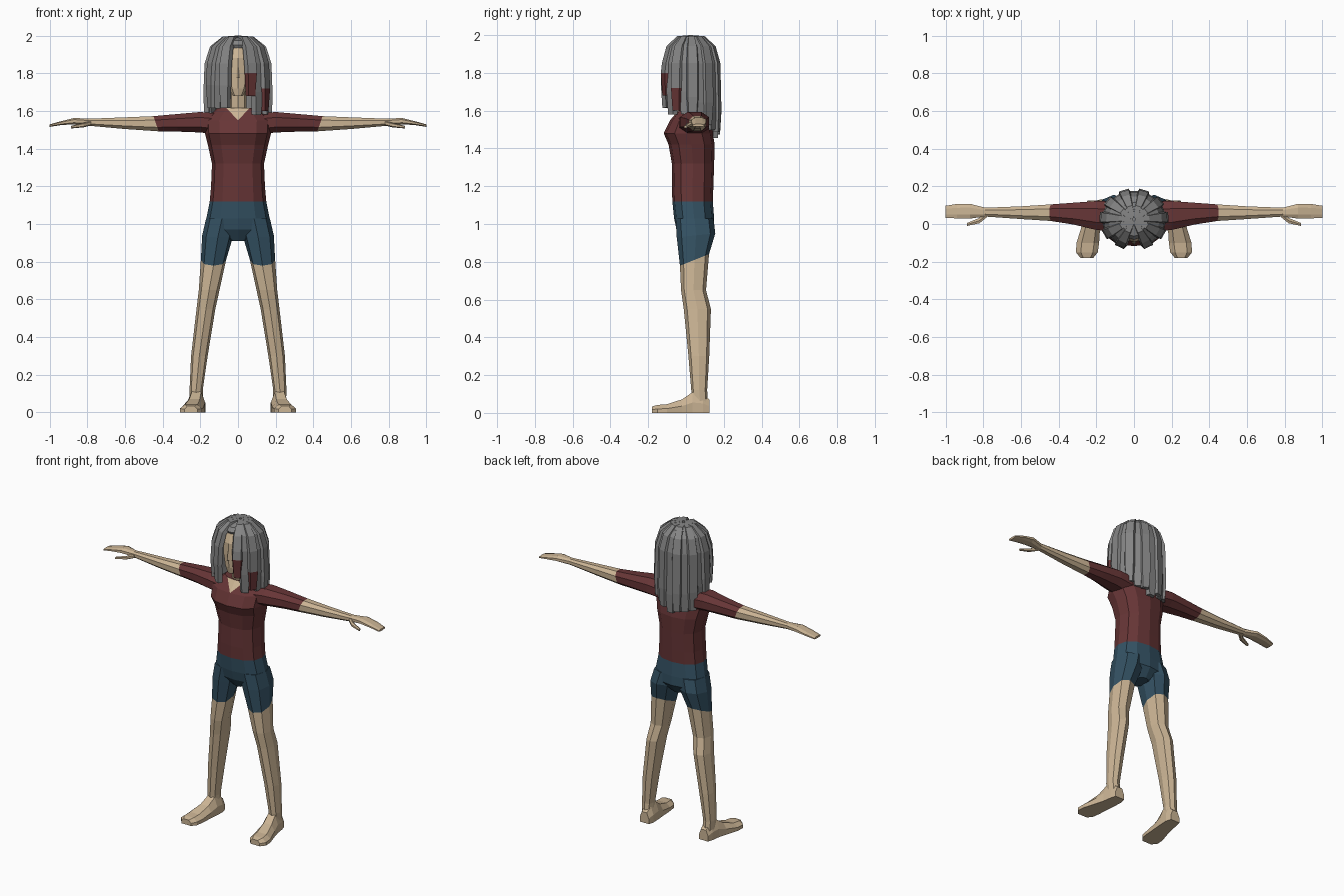
import bpy, bmesh, math, random
from mathutils import Vector

if "Cube" in bpy.data.objects:
    bpy.data.objects.remove(bpy.data.objects["Cube"])

random.seed(4)


def material(name, rgb):
    m = bpy.data.materials.new(name)
    m.diffuse_color = (*rgb, 1)
    m.use_nodes = True
    m.node_tree.nodes["Principled BSDF"].inputs["Base Color"].default_value = m.diffuse_color
    return m


SKIN = material("skin", (0.60, 0.46, 0.30))
SHIRT = material("dark_red", (0.135, 0.036, 0.037))
SHORTS = material("navy_blue", (0.034, 0.083, 0.125))
HAIR = material("grey", (0.23, 0.23, 0.23))


def loft(name, rings, mats, rule=None):
    """Skin a list of point rings with quads, cap both ends, colour by rule."""
    bm = bmesh.new()
    vs = [[bm.verts.new(p) for p in r] for r in rings]
    n = len(rings[0])
    for a, b in zip(vs, vs[1:]):
        for i in range(n):
            j = (i + 1) % n
            bm.faces.new((a[i], a[j], b[j], b[i]))
    bm.faces.new(vs[0])
    bm.faces.new(vs[-1])
    bmesh.ops.recalc_face_normals(bm, faces=bm.faces)
    if rule:
        rule(bm)
    me = bpy.data.meshes.new(name)
    bm.to_mesh(me)
    bm.free()
    for m in mats:
        me.materials.append(m)
    ob = bpy.data.objects.new(name, me)
    bpy.context.collection.objects.link(ob)
    return ob


def spow(v, e):
    return math.copysign(abs(v) ** e, v) if abs(v) > 1e-6 else 0.0


def zring(z, cx, rx, cy, ry, n=8, slope=0.0, e=0.85):
    """Horizontal ring whose first point faces the front."""
    out = []
    for i in range(n):
        t = 2 * math.pi * i / n
        y = cy - ry * spow(math.cos(t), e)
        out.append(Vector((cx + rx * spow(math.sin(t), e), y, z + slope * (y - cy))))
    return out


def xring(x, cy, ry, cz, rz, s, lean=0.0, n=8):
    """Vertical ring across an arm on side s."""
    out = []
    for i in range(n):
        t = 2 * math.pi * (i + 0.5) / n
        dz = rz * spow(math.sin(t), 0.85)
        out.append(Vector((s * (x + lean * dz), cy + ry * spow(math.cos(t), 0.85), cz + dz)))
    return out


# Shirt body, with the skin-coloured V neckline split out of the front faces
def neckline(bm):
    for f in list(bm.faces):
        c = f.calc_center_median()
        if abs(c.x) < 0.06 and c.y < 0 and 1.55 < c.z < 1.61 and len(f.verts) == 4:
            low = min((v for v in f.verts if v.co.z < 1.58), key=lambda v: abs(v.co.x))
            high = max((v for v in f.verts if v.co.z > 1.58), key=lambda v: abs(v.co.x))
            bmesh.utils.face_split(f, low, high)
    for f in bm.faces:
        if all(abs(v.co.x) < 0.07 for v in f.verts) and f.calc_center_median().z > 1.57:
            top = [v for v in f.verts if v.co.z > 1.6]
            if len(top) == 2 and f.calc_center_median().y < 0:
                f.material_index = 1


torso = [(1.12, .15, .035, .107), (1.2, .143, .035, .11), (1.32, .138, .037, .112),
         (1.42, .16, .03, .122), (1.48, .175, .012, .13), (1.55, .18, .028, .112),
         (1.615, .11, .045, .075)]
loft("shirt_body", [zring(z, 0, rx, cy, ry, 12) for z, rx, cy, ry in torso],
     [SHIRT, SKIN], neckline)

# Shorts seat
pelvis = [(1.12, .15, .035, .107), (1.03, .168, .043, .106), (.97, .15, .05, .1), (.91, .04, .05, .06)]
loft("shorts_seat", [zring(z, 0, rx, cy, ry, 12) for z, rx, cy, ry in pelvis], [SHORTS])

# Neck, head and nose
neck = [(1.55, .05, .035, .045), (1.62, .045, .02, .045), (1.74, .045, .01, .045)]
loft("neck", [zring(z, 0, rx, cy, ry) for z, rx, cy, ry in neck], [SKIN])
head = [(1.68, .028, -.055, .03), (1.72, .05, -.03, .065), (1.8, .074, -.005, .093),
        (1.88, .084, .008, .105), (1.94, .07, .015, .088), (1.975, .03, .02, .04)]
loft("head", [zring(z, 0, rx, cy, ry, 10) for z, rx, cy, ry in head], [SKIN])
loft("nose", [zring(1.775, 0, .012, -.098, .014, 4), zring(1.83, 0, .005, -.098, .006, 4)], [SKIN])

# Limbs, once for each side
for s, side in ((-1, "right"), (1, "left")):
    hem = (.81, .13, .067, .045, .077)

    def leg_ring(row, slope=0.0):
        z, cx, rx, cy, ry = row
        return zring(z, s * cx, rx, cy, ry, 8, slope)

    loft(side + "_shorts_leg", [leg_ring((1.03, .085, .084, .045, .1)),
                                leg_ring((.94, .107, .083, .053, .102), .1),
                                leg_ring(hem, .4)], [SHORTS])
    shin = [(.65, .153, .055, .04, .066), (.55, .17, .05, .06, .072),
            (.3, .205, .044, .068, .055), (.12, .222, .035, .07, .042), (.05, .22, .035, .075, .042)]
    loft(side + "_leg", [leg_ring(hem, .4)] + [leg_ring(r) for r in shin], [SKIN])

    # Foot, flat underneath and swept from heel to toe
    foot = [(.125, .215, .032, .07), (.09, .215, .042, .1), (.035, .22, .045, .11),
            (-.02, .23, .05, .072), (-.1, .245, .06, .046), (-.15, .25, .058, .042), (-.18, .25, .034, .034)]
    shape = [(-1, 0), (1, 0), (1, .5), (.55, 1), (-.55, 1), (-1, .5)]
    loft(side + "_foot", [[Vector((s * cx + hw * u, y, top * v)) for u, v in shape]
                          for y, cx, hw, top in foot], [SKIN])

    # Sleeve, forearm and hand
    cuff = xring(.435, .06, .047, 1.532, .043, s, .35)
    loft(side + "_sleeve", [xring(.1, .04, .085, 1.53, .06, s), xring(.2, .045, .082, 1.54, .058, s),
                            xring(.32, .055, .062, 1.537, .05, s), cuff], [SHIRT])
    arm = [(.6, .06, .036, 1.535, .033), (.79, .063, .025, 1.54, .02), (.87, .068, .042, 1.546, .018),
           (.94, .068, .041, 1.535, .011), (1.0, .065, .034, 1.522, .007)]
    loft(side + "_arm", [cuff] + [xring(*r, s) for r in arm], [SKIN])
    thumb = [(.78, .05, .015, 1.535, .013), (.82, .018, .016, 1.525, .012), (.885, -.002, .009, 1.514, .007)]
    loft(side + "_thumb", [xring(*r, s, n=6) for r in thumb], [SKIN])

# Hair cap under the strands
cap = [(1.9, .105, .045, .1), (1.95, .1, .025, .108), (1.975, .08, .025, .09), (1.99, .03, .025, .04)]
loft("hair_cap", [zring(z, 0, rx, cy, ry, 10) for z, rx, cy, ry in cap], [HAIR])


def strand(name, theta, bottom, width, reach, tip):
    """Flat lock running from the crown, over the head and down."""
    out = Vector((math.sin(theta) * .165, -math.cos(theta) * .145, 0)) * reach
    tangent = Vector((math.cos(theta), math.sin(theta), 0))
    lift = .01 * (reach - 1)
    path = [(.05, 1.986, .4), (.45, 1.982, .6), (.8, 1.935, .9), (.96, 1.85, 1),
            (1.0, bottom + .12, 1), (.96, bottom, .75)]
    pts = [Vector((0, .025, z + lift)) + out * f for f, z, w in path]
    rings = []
    for i, p in enumerate(pts):
        along = (pts[min(i + 1, 5)] - pts[max(i - 1, 0)]).normalized()
        up = tangent.cross(along).normalized() * -.013
        half = tangent * width * path[i][2] / 2
        rings.append([p - half - up, p + half - up, p + half * .75 + up, p - half * .75 + up])

    def dye(bm):
        for f in bm.faces:
            if tip and f.calc_center_median().z < bottom + .08:
                f.material_index = 1
    loft(name, rings, [HAIR, SHIRT], dye)


# Locks all round except for the face opening; two have dyed tips
COUNT = 18
for i in range(COUNT + 1):
    a = math.radians(25 + i * 310 / COUNT)
    back = max(0.0, -math.cos(a))
    low = 1.6 - .13 * back ** .6 + random.uniform(-.025, .025)
    dyed = i in (0, 2)
    if dyed:
        low = 1.68 if i == 0 else 1.6
    strand("hair_lock_%02d" % i, a, low, .068, 1.03 if i % 2 == 0 else .94, dyed)
